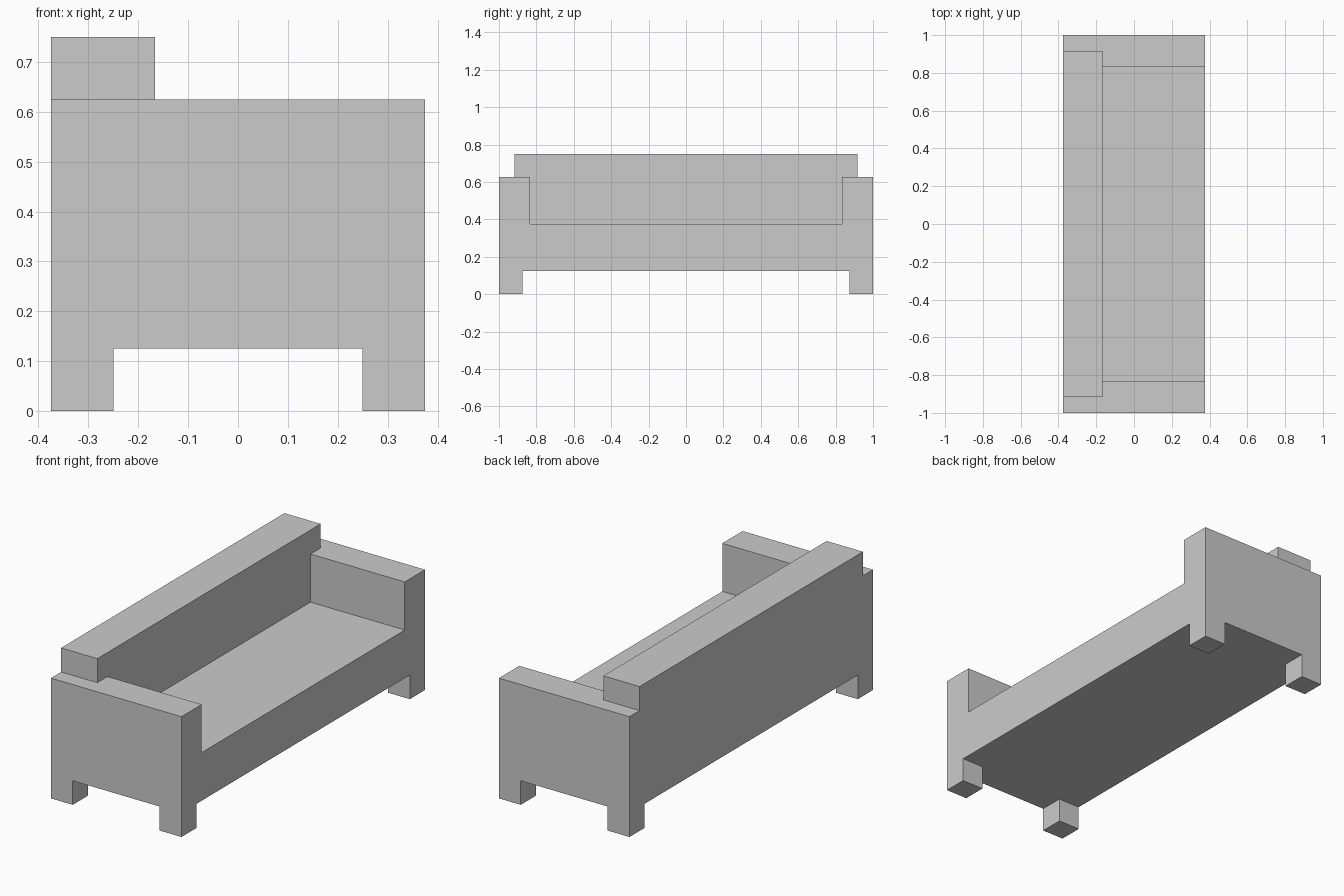
import bpy, bmesh

if "Cube" in bpy.data.objects:
    bpy.data.objects.remove(bpy.data.objects["Cube"])

DEPTH = 0.375          # half depth (x)
ARM_IN = 5 / 6         # inner face of the arms (y)
BACK_FRONT = -1 / 6    # front face of the backrest (x)


def prism(name, profile, x0, x1):
    """Extrude a closed (y, z) profile along x."""
    bm = bmesh.new()
    face = bm.faces.new([bm.verts.new((x0, y, z)) for y, z in profile])
    ext = bmesh.ops.extrude_face_region(bm, geom=[face])
    moved = [g for g in ext["geom"] if isinstance(g, bmesh.types.BMVert)]
    bmesh.ops.translate(bm, verts=moved, vec=(x1 - x0, 0, 0))
    bmesh.ops.recalc_face_normals(bm, faces=bm.faces)
    mesh = bpy.data.meshes.new(name)
    bm.to_mesh(mesh)
    bm.free()
    obj = bpy.data.objects.new(name, mesh)
    bpy.context.collection.objects.link(obj)
    return obj


def box(name, x, y, z):
    profile = [(y[0], z[0]), (y[1], z[0]), (y[1], z[1]), (y[0], z[1])]
    return prism(name, profile, *x)


# Seat base
box("seat", (-DEPTH, DEPTH), (-ARM_IN, ARM_IN), (0.125, 0.375))

# Backrest, its top rail overhanging the arms
half = [(ARM_IN, 0.375), (ARM_IN, 0.625), (11 / 12, 0.625), (11 / 12, 0.75)]
prism("backrest", half + [(-y, z) for y, z in reversed(half)], -DEPTH, BACK_FRONT)

# Arms and corner legs
for side, s in (("left", -1), ("right", 1)):
    box(side + "_arm", (-DEPTH, DEPTH), sorted((s * ARM_IN, s)), (0.125, 0.625))
    for end, e in (("back", -1), ("front", 1)):
        box(f"{end}_{side}_leg", sorted((e * 0.25, e * DEPTH)),
            sorted((s * 0.875, s)), (0, 0.125))
